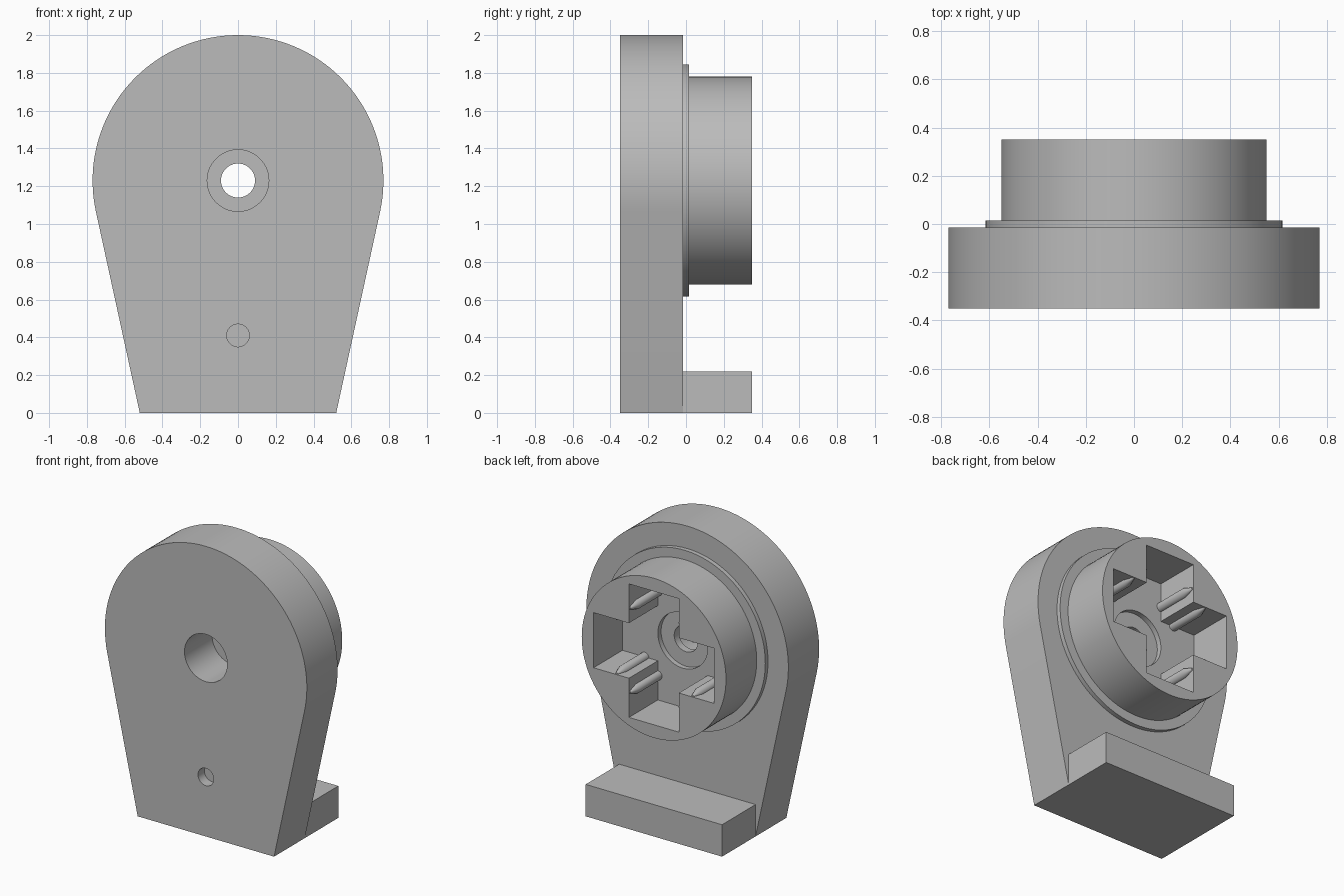
import bpy, bmesh, math
from mathutils import Matrix, Vector

if "Cube" in bpy.data.objects:
    bpy.data.objects.remove(bpy.data.objects["Cube"], do_unlink=True)

grey = bpy.data.materials.new("plain_grey")
grey.use_nodes = True
grey.diffuse_color = (0.5, 0.5, 0.5, 1)
grey.node_tree.nodes["Principled BSDF"].inputs["Base Color"].default_value = (0.5, 0.5, 0.5, 1)

AXIS_Z = 1.23          # height of the socket axis
BACK, FRONT = 0.35, -0.35
PLATE_BACK = -0.015


def add_object(name, bm):
    bmesh.ops.recalc_face_normals(bm, faces=bm.faces)
    mesh = bpy.data.meshes.new(name)
    bm.to_mesh(mesh)
    bm.free()
    mesh.materials.append(grey)
    obj = bpy.data.objects.new(name, mesh)
    bpy.context.collection.objects.link(obj)
    return obj


def prism(name, outline, y0, y1):
    """Extrude an (x, z) outline along y."""
    bm = bmesh.new()
    face = bm.faces.new([bm.verts.new((x, y0, z)) for x, z in outline])
    new = bmesh.ops.extrude_face_region(bm, geom=[face])["geom"]
    bmesh.ops.translate(bm, vec=(0, y1 - y0, 0),
                        verts=[v for v in new if isinstance(v, bmesh.types.BMVert)])
    return add_object(name, bm)


def lathe(name, profile, x=0, z=AXIS_Z, steps=96):
    """Spin a (radius, y) profile around a line along y."""
    bm = bmesh.new()
    verts = [bm.verts.new((r, y, 0)) for r, y in profile]
    edges = [bm.edges.new(pair) for pair in zip(verts, verts[1:])]
    bmesh.ops.spin(bm, geom=verts + edges, cent=(0, 0, 0), axis=(0, 1, 0),
                   angle=math.tau, steps=steps)
    bmesh.ops.remove_doubles(bm, verts=bm.verts, dist=1e-5)
    bmesh.ops.transform(bm, matrix=Matrix.Translation(Vector((x, 0, z))), verts=bm.verts)
    return add_object(name, bm)


def rod(name, radius, y0, y1, z=AXIS_Z):
    return lathe(name, [(0, y0), (radius, y0), (radius, y1), (0, y1)], z=z)


def cut(obj, cutter):
    mod = obj.modifiers.new("cut", "BOOLEAN")
    mod.operation = "DIFFERENCE"
    mod.solver = "EXACT"
    mod.object = cutter
    bpy.context.view_layer.objects.active = obj
    bpy.ops.object.modifier_apply(modifier=mod.name)
    bpy.data.objects.remove(cutter, do_unlink=True)


def smooth(obj):
    for p in obj.data.polygons:
        p.use_smooth = True
    obj.data.set_sharp_from_angle(angle=math.radians(30))


# Back plate: round top with straight sides tangent to it
R, HALF = 0.77, 0.52
dist = math.hypot(HALF, AXIS_Z)
start = math.atan2(-AXIS_Z, HALF) + math.acos(R / dist)
N = 72
outline = [(-HALF, 0), (HALF, 0)]
for i in range(N + 1):
    a = start + (math.pi - 2 * start) * i / N
    outline.append((R * math.cos(a), AXIS_Z + R * math.sin(a)))
plate = prism("mounting_plate", outline, FRONT, PLATE_BACK)
cut(plate, rod("counterbore_cutter", 0.163, FRONT - 0.1, -0.05))
cut(plate, rod("axle_hole_cutter", 0.09, -0.2, 0.1))
cut(plate, rod("pilot_hole_cutter", 0.06, FRONT - 0.1, FRONT + 0.07, z=0.41))

# Socket: thin flange and barrel with a cross-shaped recess
socket = lathe("socket_barrel", [(0, PLATE_BACK), (0.615, PLATE_BACK), (0.615, 0.015),
                                 (0.55, 0.015), (0.55, BACK), (0, BACK)])
ARM, REACH, FLOOR = 0.19, 0.46, 0.035
corner = [(REACH, -ARM), (REACH, ARM), (ARM, ARM)]
cross = []
for k in range(4):
    c, s = round(math.cos(k * math.pi / 2)), round(math.sin(k * math.pi / 2))
    cross += [(c * x - s * z, AXIS_Z + s * x + c * z) for x, z in corner]
cut(socket, prism("cross_cutter", cross, FLOOR, BACK + 0.1))
cut(socket, rod("recess_cutter", 0.19, 0.0, 0.1))
cut(socket, rod("socket_hole_cutter", 0.09, -0.1, 0.2))

# Foot block
prism("foot_block", [(-HALF, 0), (HALF, 0), (HALF, 0.22), (-HALF, 0.22)], PLATE_BACK, BACK)

# Pointed contact pins, half sunk into the walls of the cross
pin_profile = [(0, FLOOR - 0.01), (0.032, FLOOR - 0.01), (0.032, 0.275), (0.008, 0.342), (0, 0.345)]
pins = []
for sx in (-1, 1):
    for sz in (-1, 1):
        for x, z in ((ARM, 0.29), (0.29, ARM)):
            pins.append(lathe(f"contact_pin_{len(pins) + 1}", pin_profile,
                              sx * x, AXIS_Z + sz * z, steps=24))

for obj in [plate, socket] + pins:
    smooth(obj)
